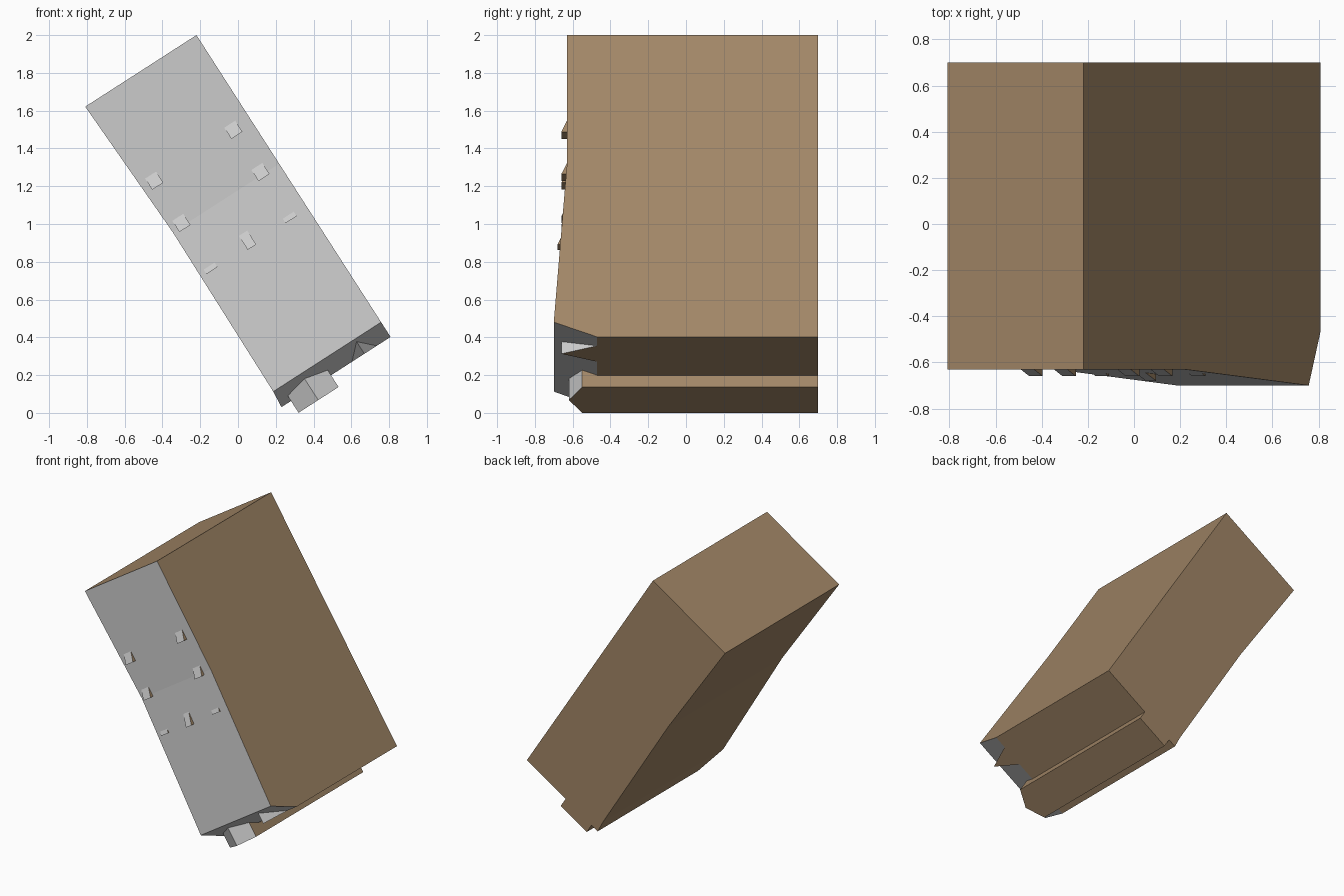
import bpy, bmesh
from mathutils import Vector

if "Cube" in bpy.data.objects:
    bpy.data.objects.remove(bpy.data.objects["Cube"])

# Tilted frame: t runs down the slab, u across it, y is depth
TOP = Vector((-0.22, 0, 2.0))
DOWN = Vector((0.541, 0, -0.841))
ACROSS = Vector((0.841, 0, 0.541))


def place(t, u, y):
    return TOP + DOWN * t + ACROSS * u + Vector((0, y, 0))


def material(name, color):
    m = bpy.data.materials.new(name)
    m.diffuse_color = color
    m.use_nodes = True
    m.node_tree.nodes["Principled BSDF"].inputs["Base Color"].default_value = m.diffuse_color
    return m


brown = material("brown", (0.36, 0.24, 0.135, 1))
grey = material("grey", (0.8, 0.8, 0.8, 1))


def loft(name, rings):
    """Join matching rings of (t, u, y) points, cap the ends, grey on front-facing faces."""
    bm = bmesh.new()
    loops = [[bm.verts.new(place(*p)) for p in ring] for ring in rings]
    n = len(loops[0])
    for a, b in zip(loops, loops[1:]):
        for i in range(n):
            j = (i + 1) % n
            bm.faces.new((a[i], a[j], b[j], b[i]))
    bm.faces.new(loops[0])
    bm.faces.new(loops[-1])
    bmesh.ops.recalc_face_normals(bm, faces=bm.faces[:])
    bm.normal_update()
    for f in bm.faces:
        f.material_index = 1 if f.normal.y < -0.1 else 0
    mesh = bpy.data.meshes.new(name)
    bm.to_mesh(mesh)
    bm.free()
    mesh.materials.append(brown)
    mesh.materials.append(grey)
    ob = bpy.data.objects.new(name, mesh)
    bpy.context.collection.objects.link(ob)
    return ob


# Main slab: (t, left u, front y) sections, bent front and bevelled lower lip
sections = [(0, -0.70, -0.63), (0.81, -0.67, -0.63), (1.807, -0.679, -0.70), (1.9, -0.687, -0.47)]
loft("slab", [[(t, u, f), (t, 0, f), (t, 0, 0.70), (t, u, 0.70)] for t, u, f in sections])

# Foot: pointed-front bar running the full depth under the slab
foot = [(-0.627, -0.55), (-0.503, -0.62), (-0.375, -0.55), (-0.375, 0.70), (-0.627, 0.70)]
loft("foot", [[(t, u, y) for u, y in foot] for t in (1.83, 1.974)])

# Pointed nub on the lip, flush with the underside
nub = [(-0.243, -0.47), (-0.165, -0.66), (-0.087, -0.47)]
loft("lip_nub", [[(t, u, y) for u, y in nub] for t in (1.81, 1.9)])


# Wedge studs: ramp out from the face towards their lower edge
def stud(name, t0, t1, u, width, tip, root=-0.63):
    side = [(t0, root), (t1, tip), (t1, root + 0.02)]
    loft(name, [[(t, u + s * width / 2, y) for t, y in side] for s in (-1, 1)])


for row, t in enumerate((0.527, 0.793, 1.058)):
    for col, u in (("left", -0.605), ("right", -0.107)):
        stud(f"stud_{col}_{row + 1}", t - 0.035, t + 0.035, u, 0.069, -0.66)
stud("stud_centre", 0.98, 1.103, -0.36, 0.053, -0.68)
